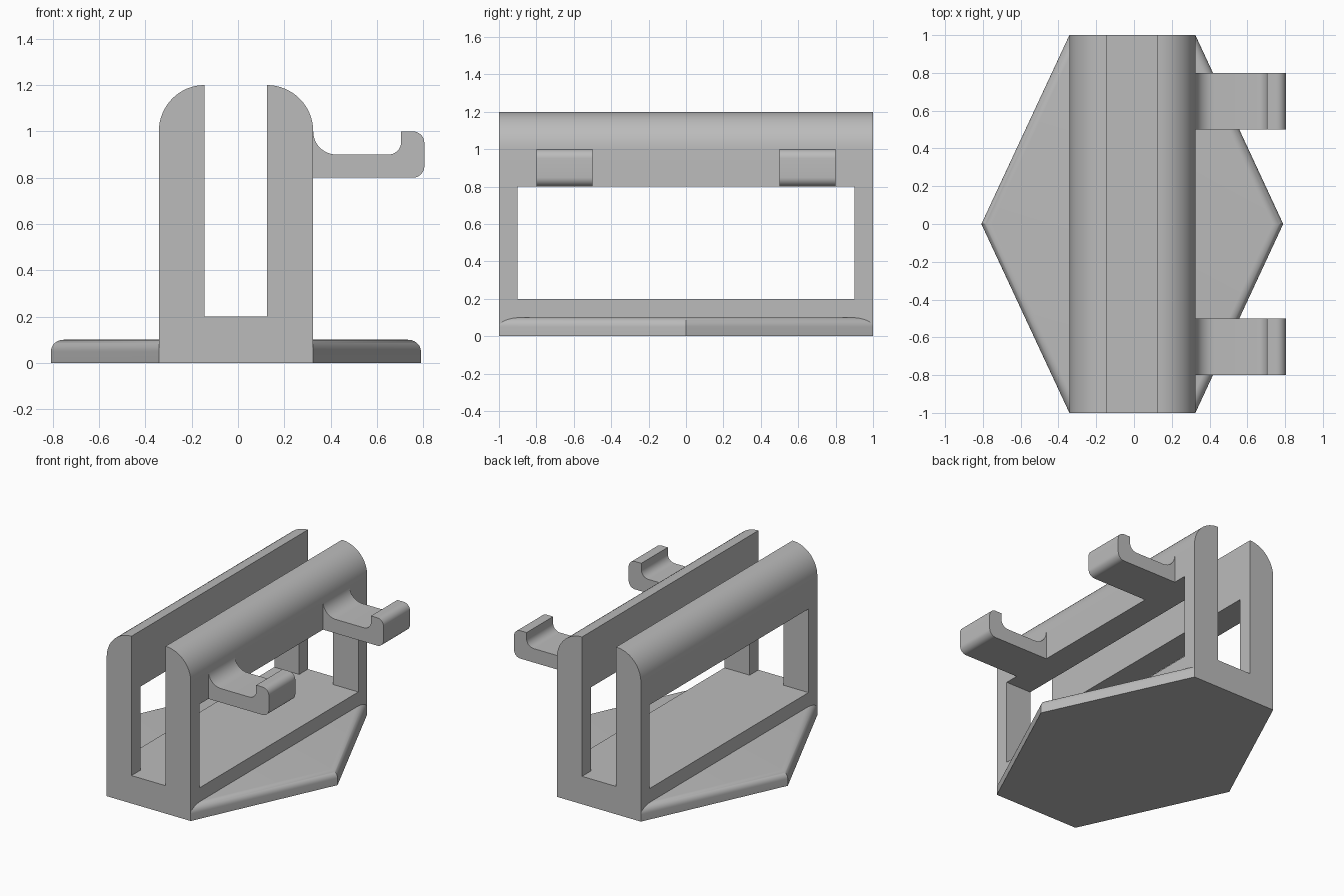
import bpy, bmesh
from math import sin, cos, pi, hypot

cube = bpy.data.objects.get("Cube")
if cube:
    bpy.data.objects.remove(cube, do_unlink=True)

grey = bpy.data.materials.new("plain grey")
grey.use_nodes = True
COLOUR = (0.5, 0.5, 0.5, 1)
grey.diffuse_color = COLOUR
grey.node_tree.nodes["Principled BSDF"].inputs["Base Color"].default_value = COLOUR

LEFT, RIGHT = -0.342, 0.325            # outer sides of the holder
SLOT_L, SLOT_R = -0.145, 0.125         # slot between the walls
SILL, LINTEL, SHOULDER = 0.2, 0.8, 1.0


def arc(cx, cz, rx, rz, start, end, steps=16):
    """Points on an elliptical arc, angles in quarter turns."""
    angles = [(start + (end - start) * i / steps) * pi / 2 for i in range(steps + 1)]
    return [(cx + rx * cos(a), cz + rz * sin(a)) for a in angles]


def loft(bm, rings):
    """Join rings of equal length with quads and cap both ends."""
    rows = [[bm.verts.new(p) for p in ring] for ring in rings]
    for a, b in zip(rows, rows[1:]):
        for i in range(len(a)):
            j = (i + 1) % len(a)
            bm.faces.new((a[i], a[j], b[j], b[i]))
    bm.faces.new(rows[0][::-1])
    bm.faces.new(rows[-1])
    return rows


def finish(bm, name):
    bmesh.ops.recalc_face_normals(bm, faces=bm.faces[:])
    mesh = bpy.data.meshes.new(name)
    bm.to_mesh(mesh)
    bm.free()
    mesh.materials.append(grey)
    obj = bpy.data.objects.new(name, mesh)
    bpy.context.collection.objects.link(obj)
    bpy.ops.object.select_all(action='DESELECT')
    obj.select_set(True)
    bpy.context.view_layer.objects.active = obj
    bpy.ops.object.shade_smooth_by_angle()
    return obj


# Holder: U-shaped section with rounded shoulders
profile = [(LEFT, 0), (RIGHT, 0), (RIGHT, SILL), (RIGHT, LINTEL)]
profile += arc(SLOT_R, SHOULDER, RIGHT - SLOT_R, 0.2, 0, 1)
profile += [(SLOT_R, LINTEL), (SLOT_R, SILL), (SLOT_L, SILL), (SLOT_L, LINTEL)]
profile += arc(SLOT_L, SHOULDER, SLOT_L - LEFT, 0.2, 1, 2)
profile += [(LEFT, LINTEL), (LEFT, SILL)]

bm = bmesh.new()
rows = loft(bm, [[(x, y, z) for x, z in profile] for y in (-1, -0.9, 0.9, 1)])

# Side windows: open the middle span of each wall and line the opening
span = [f for f in bm.faces if abs(f.calc_center_median().y) < 0.1
        and abs(f.calc_center_median().z - (SILL + LINTEL) / 2) < 0.01]
bmesh.ops.delete(bm, geom=span, context='FACES_ONLY')
for outer, inner in ((RIGHT, SLOT_R), (LEFT, SLOT_L)):
    corners = [(rows[k], z) for k, z in ((1, SILL), (2, SILL), (2, LINTEL), (1, LINTEL))]
    out = [row[profile.index((outer, z))] for row, z in corners]
    inn = [row[profile.index((inner, z))] for row, z in corners]
    for i in range(4):
        j = (i + 1) % 4
        bm.faces.new((out[i], out[j], inn[j], inn[i]))
finish(bm, "holder")

# Foot plates: triangular wings with a rounded upper edge
ROUND, THICK = 0.05, 0.1
for name, side, tip in (("left_foot", RIGHT, 0.79), ("right_foot", LEFT, -0.808)):
    reach = abs(tip - side)
    slope = hypot(reach, 1)
    rings = []
    for inset, z in [(0, 0)] + [(ROUND - dx, z) for dx, z in
                                arc(0, THICK - ROUND, ROUND, ROUND, 0, 1, 10)]:
        k = 1 - inset * slope / reach
        rings.append([(side, -k, z), (side + (tip - side) * k, 0, z), (side, k, z)])
    bm = bmesh.new()
    loft(bm, rings)
    finish(bm, name)

# Hooks: arm with a filleted root and an upturned, rounded lip
hook = [(RIGHT, 0.8)]
hook += arc(0.755, 0.85, 0.05, 0.05, -1, 0, 10)
hook += arc(0.755, 0.95, 0.05, 0.05, 0, 1, 10)
hook += [(0.705, 1.0)]
hook += arc(0.65, 0.955, 0.055, 0.055, 0, -1, 10)
hook += arc(RIGHT + 0.1, 1.0, 0.1, 0.1, 3, 2, 12)
for name, y in (("front_hook", -0.8), ("back_hook", 0.5)):
    bm = bmesh.new()
    loft(bm, [[(x, v, z) for x, z in hook] for v in (y, y + 0.3)])
    finish(bm, name)
